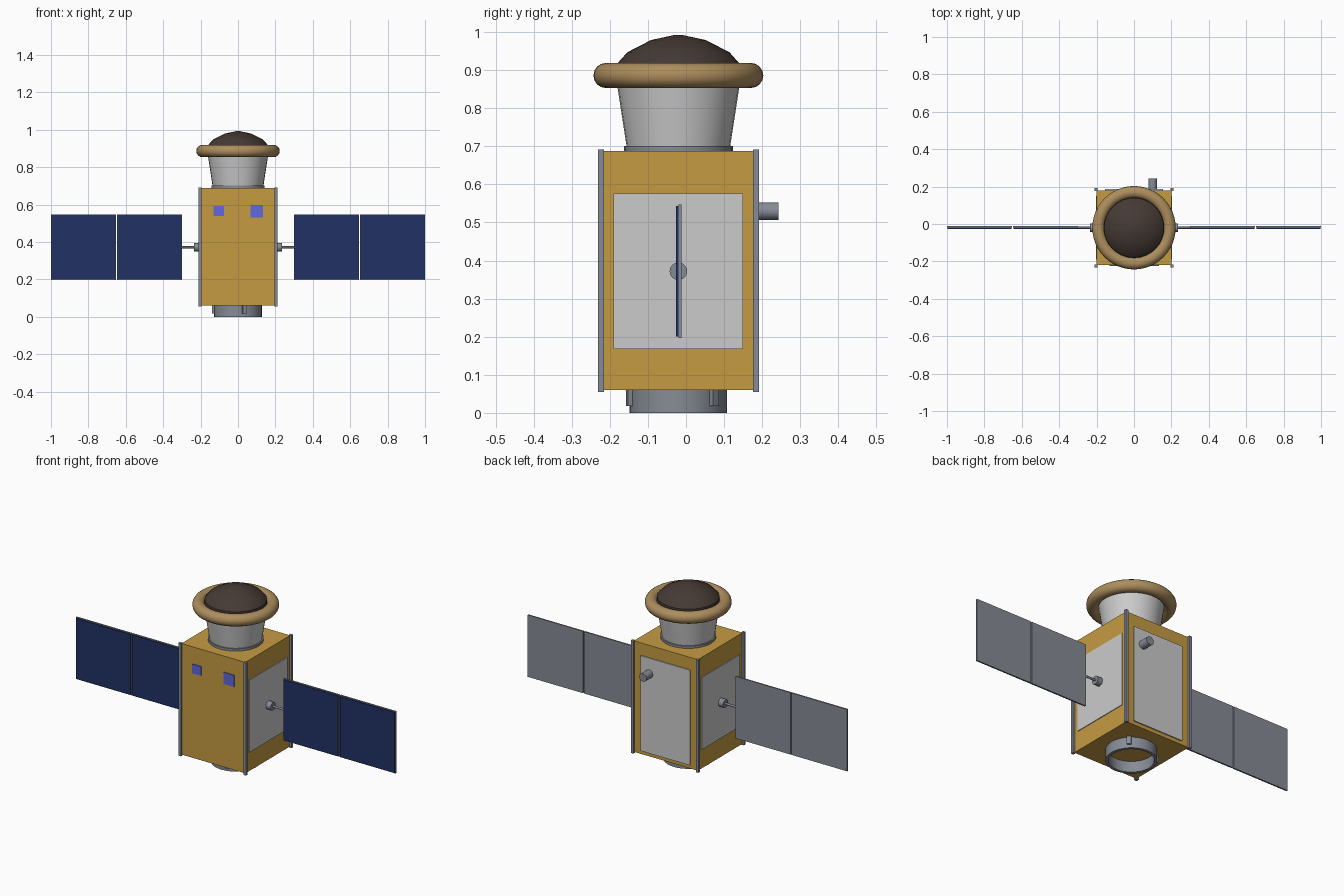
import bpy, bmesh, math
from mathutils import Matrix, Vector

if "Cube" in bpy.data.objects:
    bpy.data.objects.remove(bpy.data.objects["Cube"])

CY = -0.02      # y of the body axis
WING_Z = 0.372  # height of the wing axle


def material(name, rgb):
    m = bpy.data.materials.new(name)
    m.diffuse_color = (*rgb, 1)
    m.use_nodes = True
    m.node_tree.nodes["Principled BSDF"].inputs["Base Color"].default_value = m.diffuse_color
    return m


GOLD = material("gold_foil", (0.56, 0.33, 0.055))
STEEL = material("steel", (0.24, 0.26, 0.30))
NAVY = material("solar_cell", (0.015, 0.032, 0.13))
BRONZE = material("bronze", (0.42, 0.27, 0.11))
DARK = material("dark_dome", (0.06, 0.042, 0.035))
VIOLET = material("sensor_violet", (0.12, 0.14, 0.72))
SILVER = material("silver", (0.60, 0.60, 0.62))


def finish(bm, name, mat, smooth=False):
    bmesh.ops.recalc_face_normals(bm, faces=bm.faces)
    me = bpy.data.meshes.new(name)
    bm.to_mesh(me)
    bm.free()
    ob = bpy.data.objects.new(name, me)
    bpy.context.collection.objects.link(ob)
    if mat:
        me.materials.append(mat)
    if smooth:
        bpy.ops.object.select_all(action='DESELECT')
        ob.select_set(True)
        bpy.context.view_layer.objects.active = ob
        bpy.ops.object.shade_smooth_by_angle(angle=math.radians(35))
    return ob


def box(name, lo, hi, mat=None, turn=0):
    lo, hi = Vector(lo), Vector(hi)
    bm = bmesh.new()
    m = (Matrix.Translation((lo + hi) / 2) @ Matrix.Rotation(turn, 4, 'Z')
         @ Matrix.Diagonal((*(hi - lo), 1)))
    bmesh.ops.create_cube(bm, size=1, matrix=m)
    return finish(bm, name, mat)


def rod(name, a, b, r, mat, sides=24):
    a, b = Vector(a), Vector(b)
    d = b - a
    bm = bmesh.new()
    m = Matrix.Translation((a + b) / 2) @ d.to_track_quat('Z', 'Y').to_matrix().to_4x4()
    bmesh.ops.create_cone(bm, cap_ends=True, segments=sides, radius1=r, radius2=r,
                          depth=d.length, matrix=m)
    return finish(bm, name, mat, True)


def lathe(name, profile, mat, sides=32, closed=False):
    # Spin an (r, z) profile around the body axis
    bm = bmesh.new()
    rings = [[bm.verts.new((r * math.cos(2 * math.pi * i / sides),
                            CY + r * math.sin(2 * math.pi * i / sides), z))
              for i in range(sides)] for r, z in profile]
    pairs = list(zip(rings, rings[1:]))
    if closed:
        pairs.append((rings[-1], rings[0]))
    else:
        bm.faces.new(rings[0])
        bm.faces.new(rings[-1])
    for p, q in pairs:
        for i in range(sides):
            j = (i + 1) % sides
            bm.faces.new((p[i], p[j], q[j], q[i]))
    return finish(bm, name, mat, True)


# Body and corner rails
box("body", (-0.2, CY - 0.2, 0.06), (0.2, CY + 0.2, 0.688), GOLD)
for sx in (-1, 1):
    for sy in (-1, 1):
        x, y = sx * 0.2035, CY + sy * 0.2035
        box("corner_rail", (x - 0.008, y - 0.008, 0.055), (x + 0.008, y + 0.008, 0.692), STEEL)

# Launch adapter ring, open underneath, with three clamps
lathe("adapter_ring", [(0.128, 0), (0.128, 0.061), (0.113, 0.061), (0.113, 0)], STEEL, closed=True)
for k in range(3):
    a = math.radians(45 + 120 * k)
    x, y = 0.131 * math.cos(a), CY + 0.131 * math.sin(a)
    box("adapter_clamp", (x - 0.009, y - 0.011, 0.018), (x + 0.009, y + 0.011, 0.061), STEEL, a)

# Radiator panels on the sides and back
for s in (-1, 1):
    x0, x1 = sorted((s * 0.199, s * 0.204))
    box("side_radiator", (x0, -0.19, 0.168), (x1, 0.15, 0.576), SILVER)
box("back_radiator", (-0.155, 0.179, 0.08), (0.155, 0.186, 0.618), SILVER)

# Star tracker on the back, two sensor windows on the front
rod("star_tracker", (0.1, 0.18, 0.53), (0.1, 0.243, 0.53), 0.023, STEEL)
box("small_sensor", (-0.13, -0.225, 0.54), (-0.075, -0.219, 0.592), VIOLET)
box("large_sensor", (0.066, -0.225, 0.532), (0.133, -0.219, 0.598), VIOLET)

# Neck, flared funnel, ring and dome
lathe("neck_collar", [(0.143, 0.687), (0.143, 0.701)], STEEL)
lathe("funnel", [(0.136, 0.70), (0.163, 0.875)], SILVER)
lathe("antenna_ring", [(0.19 + 0.033 * math.cos(2 * math.pi * i / 16),
                        0.886 + 0.033 * math.sin(2 * math.pi * i / 16)) for i in range(16)],
      BRONZE, 48, True)
lathe("dome", [(0.163, 0.885), (0.160, 0.918), (0.134, 0.947), (0.072, 0.979), (0.012, 0.992)], DARK)

# Solar wings: hub, axle, two panels per side
for s in (-1, 1):
    rod("wing_hub", (s * 0.2, CY, WING_Z), (s * 0.234, CY, WING_Z), 0.023, STEEL)
    rod("wing_axle", (s * 0.23, CY, WING_Z), (s * 0.305, CY, WING_Z), 0.006, STEEL, 16)
    for start, end in ((0.30, 0.647), (0.653, 1.0)):
        x0, x1 = sorted((s * start, s * end))
        box("panel_backing", (x0, -0.020, WING_Z - 0.175), (x1, -0.012, WING_Z + 0.175), STEEL)
        box("solar_cells", (x0 + 0.003, -0.026, WING_Z - 0.171),
            (x1 - 0.003, -0.0195, WING_Z + 0.171), NAVY)
